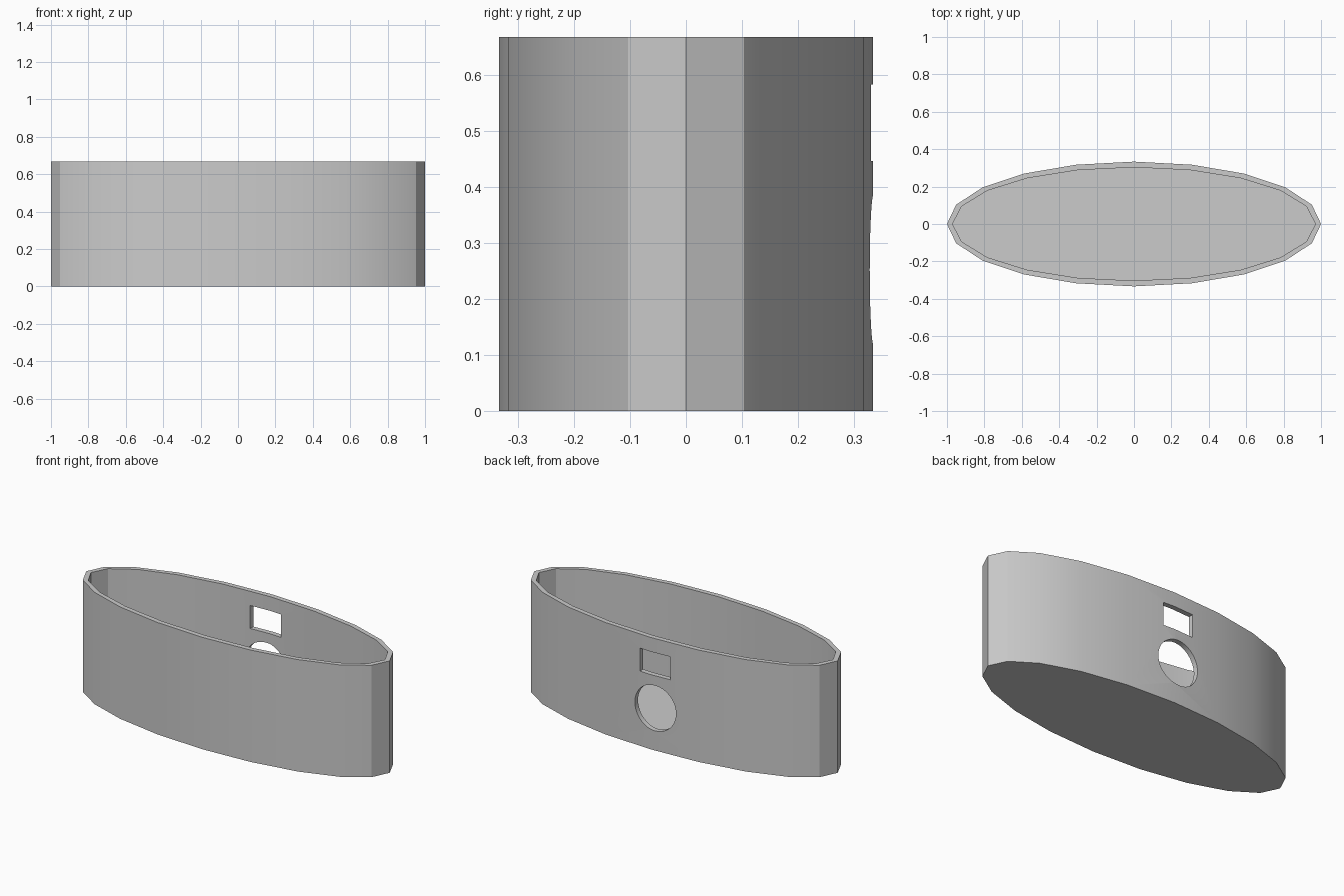
import bpy
import math

default = bpy.data.objects.get("Cube")
if default:
    bpy.data.objects.remove(default, do_unlink=True)

HEIGHT = 0.667
FLOOR = 0.067
HOLE_X = -0.027

grey = bpy.data.materials.new("light_grey")
grey.use_nodes = True
colour = (0.6, 0.6, 0.6, 1)
grey.diffuse_color = colour
grey.node_tree.nodes["Principled BSDF"].inputs["Base Color"].default_value = colour


def finish(name, size):
    """Name the active primitive and bake its size."""
    obj = bpy.context.object
    obj.name = name
    obj.scale = size
    bpy.ops.object.transform_apply(location=False, rotation=True, scale=True)
    obj.data.materials.append(grey)
    return obj


def oval(name, rx, ry, bottom, top):
    """Upright twenty-sided oval prism."""
    bpy.ops.mesh.primitive_cylinder_add(
        vertices=20, radius=1, depth=1, location=(0, 0, (bottom + top) / 2))
    return finish(name, (rx, ry, top - bottom))


# Oval container and the shapes that hollow and pierce it
body = oval("oval_container", 1, 1 / 3, 0, HEIGHT)
cavity = oval("cavity_cutter", 0.97, 0.303, FLOOR, HEIGHT + 0.2)

bpy.ops.mesh.primitive_cylinder_add(
    vertices=48, radius=0.135, depth=0.3, location=(HOLE_X, 0.33, 0.252),
    rotation=(math.pi / 2, 0, 0))
round_hole = finish("round_hole_cutter", (1, 1, 1))

bpy.ops.mesh.primitive_cube_add(size=1, location=(HOLE_X, 0.33, 0.514))
slot = finish("rectangular_hole_cutter", (0.2, 0.3, 0.137))

cutters = [cavity, round_hole, slot]
for cutter in cutters:
    cutter.hide_render = True
    mod = body.modifiers.new(cutter.name, "BOOLEAN")
    mod.operation = "DIFFERENCE"
    mod.solver = "EXACT"
    mod.object = cutter

# Bake the cuts, then drop the cutters
bpy.ops.object.select_all(action="DESELECT")
body.select_set(True)
bpy.context.view_layer.objects.active = body
for cutter in cutters:
    bpy.ops.object.modifier_apply(modifier=cutter.name)
    bpy.data.objects.remove(cutter, do_unlink=True)

bpy.ops.object.shade_smooth_by_angle(angle=math.radians(30))
